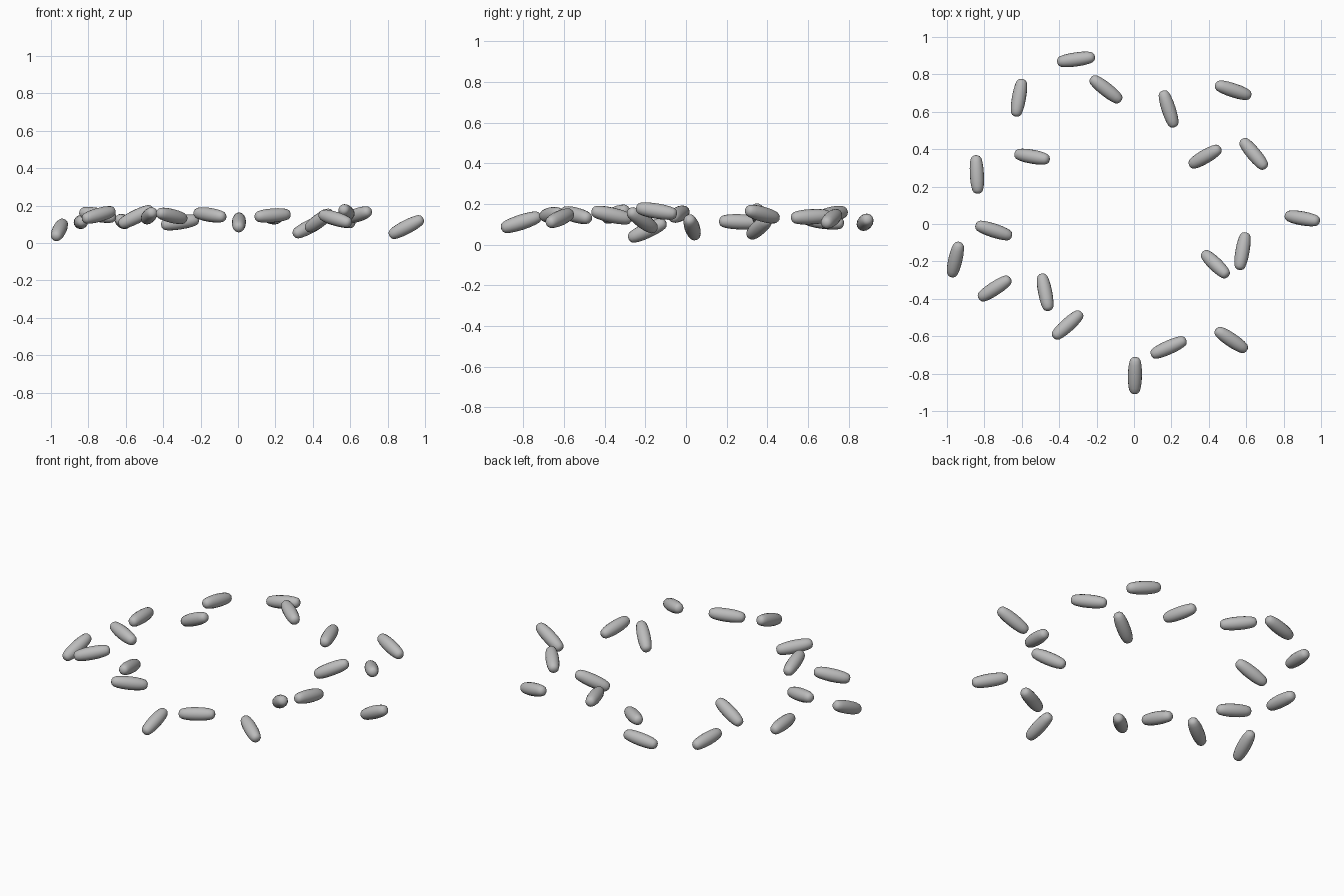
import bpy, bmesh, math
from mathutils import Matrix, Vector

if "Cube" in bpy.data.objects:
    bpy.data.objects.remove(bpy.data.objects["Cube"])

mat = bpy.data.materials.new("plain grey")
mat.use_nodes = True
GREY = (0.5, 0.5, 0.5, 1)
mat.diffuse_color = GREY
mat.node_tree.nodes["Principled BSDF"].inputs["Base Color"].default_value = GREY

# Half profile of one sprinkle: distance along axis, radius
HALF = [(0.103, 0), (0.101, 0.012), (0.096, 0.021), (0.086, 0.028),
        (0.065, 0.033), (0.035, 0.0365)]
PROFILE = HALF + [(0, 0.0375)] + [(-x, r) for x, r in reversed(HALF)]


def sprinkle_mesh():
    bm = bmesh.new()
    verts = [bm.verts.new((x, r, 0)) for x, r in PROFILE]
    edges = [bm.edges.new(pair) for pair in zip(verts, verts[1:])]
    bmesh.ops.spin(bm, geom=verts + edges, cent=(0, 0, 0), axis=(1, 0, 0),
                   angle=math.tau, steps=16)
    bmesh.ops.remove_doubles(bm, verts=bm.verts, dist=0.0005)
    bmesh.ops.recalc_face_normals(bm, faces=bm.faces)
    for face in bm.faces:
        face.smooth = True
    mesh = bpy.data.meshes.new("sprinkle")
    bm.to_mesh(mesh)
    bm.free()
    mesh.materials.append(mat)
    return mesh


# Centre x, y, z, then heading and upward pitch in degrees
SPRINKLES = [
    (-.31, .88, .11, 8, 9), (-.15, .72, .15, -38, -7),
    (-.615, .675, .115, 80, -7), (-.545, .36, .14, -10, 26),
    (-.84, .265, .112, 93, -2), (-.75, -.035, .15, -18, -9),
    (-.955, -.19, .07, 77, 24), (-.745, -.345, .15, 33, 13),
    (-.475, -.365, .145, 101, -12), (-.355, -.54, .145, 42, -10),
    (.005, -.81, .11, 89, 18), (.185, -.66, .147, 24, 4),
    (.52, -.62, .13, -34, -14), (.435, -.215, .12, -44, 27),
    (.58, -.145, .165, 80, -9), (.9, .03, .085, -10, 27),
    (.38, .36, .085, 30, 24), (.64, .375, .15, -50, 12),
    (.53, .715, .127, -18, -14), (.185, .615, .137, -72, -3),
]

mesh = sprinkle_mesh()
for i, (x, y, z, heading, pitch) in enumerate(SPRINKLES, 1):
    obj = bpy.data.objects.new(f"sprinkle_{i}", mesh)
    bpy.context.collection.objects.link(obj)
    obj.matrix_world = (Matrix.Translation(Vector((x, y, z)))
                        @ Matrix.Rotation(math.radians(heading), 4, 'Z')
                        @ Matrix.Rotation(math.radians(-pitch), 4, 'Y'))
